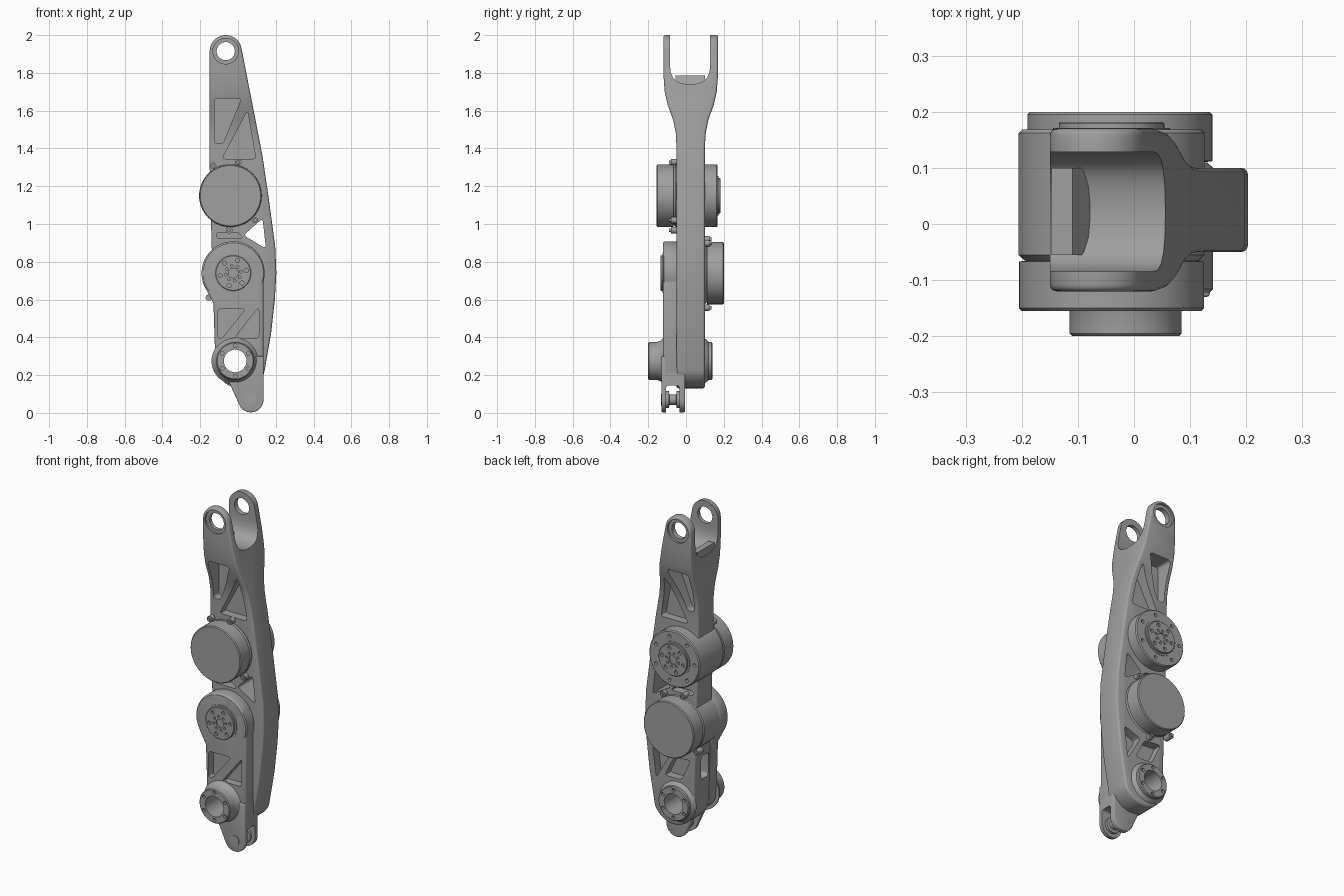
import bpy, bmesh
from math import sin, cos, pi, radians
from mathutils import Vector

cube = bpy.data.objects.get("Cube")
if cube:
    bpy.data.objects.remove(cube, do_unlink=True)

grey = bpy.data.materials.new("machined_grey")
grey.use_nodes = True
grey.diffuse_color = (0.35, 0.35, 0.35, 1)
grey.node_tree.nodes["Principled BSDF"].inputs["Base Color"].default_value = grey.diffuse_color
parts = []


def make(name, bm, cutter=False):
    bmesh.ops.recalc_face_normals(bm, faces=bm.faces)
    mesh = bpy.data.meshes.new(name)
    bm.to_mesh(mesh)
    bm.free()
    ob = bpy.data.objects.new(name, mesh)
    bpy.context.collection.objects.link(ob)
    if not cutter:
        mesh.materials.append(grey)
        parts.append(ob)
    return ob


def arc(cx, cz, r, a, b, n=20):
    angles = [radians(a + (b - a) * i / n) for i in range(n + 1)]
    return [(cx + r * cos(t), cz + r * sin(t)) for t in angles]


def soften(pts, r, n=5):
    """Round every corner of a polygon."""
    out = []
    for i, p in enumerate(pts):
        p = Vector(p)
        ends = []
        for q in (Vector(pts[i - 1]), Vector(pts[(i + 1) % len(pts)])):
            d = q - p
            ends.append(p + d.normalized() * min(r, d.length * 0.45))
        for k in range(n + 1):
            t = k / n
            out.append(tuple(ends[0] * (1 - t) ** 2 + p * 2 * t * (1 - t) + ends[1] * t * t))
    return out


def prism(name, pts, a, b, axis="y", cutter=False):
    bm = bmesh.new()
    rings = []
    for d in (a, b):
        rings.append([bm.verts.new((u, d, v) if axis == "y" else (d, u, v)) for u, v in pts])
    bm.faces.new(rings[0])
    bm.faces.new(rings[1])
    for i in range(len(pts)):
        bm.faces.new((rings[0][i - 1], rings[0][i], rings[1][i], rings[1][i - 1]))
    return make(name, bm, cutter)


def lathe(name, cx, cz, profile, n=64, cutter=False):
    """Turned part along y from (radius, y) pairs."""
    bm = bmesh.new()
    rings = [[bm.verts.new((cx + r * cos(2 * pi * i / n), y, cz + r * sin(2 * pi * i / n)))
              for i in range(n)] for r, y in profile]
    bm.faces.new(rings[0])
    bm.faces.new(rings[-1])
    for p, q in zip(rings, rings[1:]):
        for i in range(n):
            bm.faces.new((p[i - 1], p[i], q[i], q[i - 1]))
    return make(name, bm, cutter)


def apply(ob, mod):
    bpy.context.view_layer.objects.active = ob
    bpy.ops.object.modifier_apply(modifier=mod.name)


def boolean(ob, cutter, op="DIFFERENCE"):
    mod = ob.modifiers.new("cut", "BOOLEAN")
    mod.operation, mod.solver, mod.object = op, "EXACT", cutter
    apply(ob, mod)
    bpy.data.objects.remove(cutter, do_unlink=True)


def bevel(ob, width):
    mod = ob.modifiers.new("bevel", "BEVEL")
    mod.width, mod.segments, mod.angle_limit = width, 3, radians(50)
    apply(ob, mod)


def pocket(ob, pts, a, b, r=0.02, axis="y"):
    boolean(ob, prism("cutter", soften(pts, r), a, b, axis, True))


def hole(ob, cx, cz, r, a, b, n=48):
    boolean(ob, lathe("cutter", cx, cz, [(r, a), (r, b)], n, True))


def bolt_circle(ob, cx, cz, radius, count, r, a, b, turn=0):
    for i in range(count):
        t = 2 * pi * i / count + turn
        hole(ob, cx + radius * cos(t), cz + radius * sin(t), r, a, b, 12)


EYE, UPPER, LOWER, JOINT = (-0.065, 1.915), (-0.04, 1.15), (-0.025, 0.74), (-0.015, 0.275)

# Main arm: side outline crossed with the flared fork profile
right_edge = [(0.142, 0.23), (0.175, 0.42), (0.195, 0.6), (0.203, 0.74), (0.197, 0.88),
              (0.165, 1.12), (0.13, 1.36)]
left_edge = [(-0.15, 1.3), (-0.14, 0.9), (-0.13, 0.6)]
outline = right_edge + arc(*EYE, 0.085, 10, 180) + left_edge + arc(0.015, 0.265, 0.135, 180, 335)
body = prism("main_arm", outline, -0.3, 0.3)
half = [(0.075, 1.4), (0.079, 1.48), (0.093, 1.55), (0.122, 1.63), (0.138, 1.7), (0.145, 1.8), (0.145, 2.1)]
flare = [(0.025 + w, z) for w, z in [(0.075, 0)] + half]
flare += [(0.05 - y, z) for y, z in reversed(flare)]
boolean(body, prism("cutter", flare, -0.5, 0.5, "x", True), "INTERSECT")
bevel(body, 0.012)

# Fork gap and eyes
pocket(body, [(-0.085, 2.2), (-0.085, 1.74), (0.128, 1.74), (0.128, 2.2)], -0.5, 0.5, 0.1, "x")
hole(body, *EYE, 0.048, -0.5, 0.5)
for a, b in ((-0.3, -0.108), (0.158, 0.3)):
    hole(body, *EYE, 0.068, a, b)
prism("fork_ledge", [(-0.147, 1.7), (-0.147, 1.785), (-0.11, 1.785), (-0.05, 1.7)], -0.055, 0.1)

# Weight-saving pockets on both faces of the arm
truss = [[(-0.125, 1.665), (0.018, 1.665), (-0.08, 1.425), (-0.125, 1.425)],
         [(0.05, 1.6), (0.095, 1.345), (-0.085, 1.345)],
         [(-0.115, 0.955), (0.0, 0.955), (0.03, 0.925), (-0.115, 0.925)]]
for shape in truss:
    pocket(body, shape, -0.3, 0.0)
    pocket(body, shape, 0.05, 0.3)
for shape in ([(0.04, 0.53), (0.15, 0.57), (0.125, 0.38)],
              [(-0.1, 0.54), (0.01, 0.53), (0.07, 0.41), (-0.04, 0.41)]):
    pocket(body, shape, 0.05, 0.3)
pocket(body, [(0.13, 1.03), (0.148, 0.87), (0.03, 0.94)], -0.3, 0.3)
pocket(body, [(-0.03, 0.41), (0.04, 0.41), (0.04, 0.55), (-0.03, 0.55)], -0.3, -0.06, 0.02, "x")

# Front lower plate
plate_pts = ([(0.135, 0.2), (0.135, 0.775)] + arc(*LOWER, 0.168, 35, 205, 30)
             + [(-0.13, 0.58)] + arc(*JOINT, 0.105, 180, 290))
plate = prism("front_lower_plate", plate_pts, -0.122, -0.04)
bevel(plate, 0.012)
for shape in ([(-0.108, 0.55), (0.04, 0.55), (-0.085, 0.395), (-0.108, 0.395)],
              [(0.11, 0.56), (0.11, 0.395), (-0.02, 0.395)]):
    pocket(plate, shape, -0.3, -0.075)

# Bottom clevis with pin
clevis_pts = [(0.135, 0.075), (0.135, 0.3), (-0.02, 0.3), (-0.06, 0.19)] + arc(0.068, 0.07, 0.067, 205, 355)
clevis = prism("clevis", clevis_pts, -0.13, -0.005)
bevel(clevis, 0.006)
pocket(clevis, [(-0.105, -0.1), (-0.105, 0.145), (-0.035, 0.145), (-0.035, -0.1)], -0.3, 0.3, 0.015, "x")
lathe("clevis_pin", 0.068, 0.07, [(0.045, -0.107), (0.045, -0.09), (0.028, -0.088), (0.028, -0.052),
                                  (0.045, -0.05), (0.045, -0.033)])
lathe("clevis_pin_cap", 0.068, 0.07, [(0.03, -0.133), (0.03, -0.12)])

# Joint bosses around the through hole
bosses = [lathe("front_boss", *JOINT, [(0.095, -0.2), (0.1, -0.195), (0.1, -0.155), (0.107, -0.135),
                                       (0.125, -0.118), (0.125, -0.11)]),
          lathe("rear_boss", *JOINT, [(0.095, 0.14), (0.1, 0.135), (0.1, 0.12), (0.115, 0.105), (0.12, 0.095)])]
for ob in (body, plate, clevis, *bosses):
    hole(ob, *JOINT, 0.06, -0.5, 0.5)
bolt_circle(bosses[0], *JOINT, 0.08, 6, 0.01, -0.3, -0.185, pi / 2)
bolt_circle(bosses[1], *JOINT, 0.08, 6, 0.01, 0.125, 0.3, pi / 2)


def drive(label, centre, motor_y, out_y, s):
    """Motor on one side of the arm, output flange on the other; s points to the output."""
    inner = motor_y + s * 0.09
    housing = lathe(label + "_housing", *centre, [(0.155, inner), (0.166, inner + s * 0.01),
                    (0.166, out_y - s * 0.006), (0.16, out_y)])
    bolt_circle(housing, *centre, 0.133, 7, 0.01, out_y - s * 0.02, out_y + s * 0.1, 0.45)
    lathe(label + "_motor", *centre, [(0.16, motor_y), (0.165, motor_y + s * 0.005),
          (0.165, motor_y + s * 0.088), (0.15, motor_y + s * 0.09), (0.15, motor_y + s * 0.12)])
    # Raised output disc with screw holes
    face = out_y + s * 0.014
    disc = lathe(label + "_output_disc", *centre, [(0.104, out_y - s * 0.01), (0.104, out_y + s * 0.003),
                 (0.094, out_y + s * 0.003), (0.094, face - s * 0.003), (0.091, face)])
    for radius, count, r in ((0.07, 6, 0.011), (0.04, 8, 0.007)):
        bolt_circle(disc, *centre, radius, count, r, face - s * 0.012, face + s * 0.1, 0.2)
    hole(disc, *centre, 0.025, face - s * 0.008, face + s * 0.1, 24)
    # Mounting lugs
    for angle in (120, 77, 268, 315):
        t = radians(angle if s > 0 else 180 - angle)
        x, z = centre[0] + 0.183 * cos(t), centre[1] + 0.183 * sin(t)
        lathe(label + "_lug", x, z, [(0.017, motor_y + s * 0.075), (0.017, motor_y + s * 0.12)], 20)
        lathe(label + "_lug_screw", x, z, [(0.009, motor_y + s * 0.065), (0.009, motor_y + s * 0.08)], 12)


drive("upper_drive", UPPER, -0.155, 0.168, 1)
drive("lower_drive", LOWER, 0.2, -0.122, -1)

# Smooth the turned and rounded surfaces
bpy.ops.object.select_all(action="DESELECT")
for ob in parts:
    ob.select_set(True)
bpy.context.view_layer.objects.active = body
bpy.ops.object.shade_smooth_by_angle(angle=radians(32))
